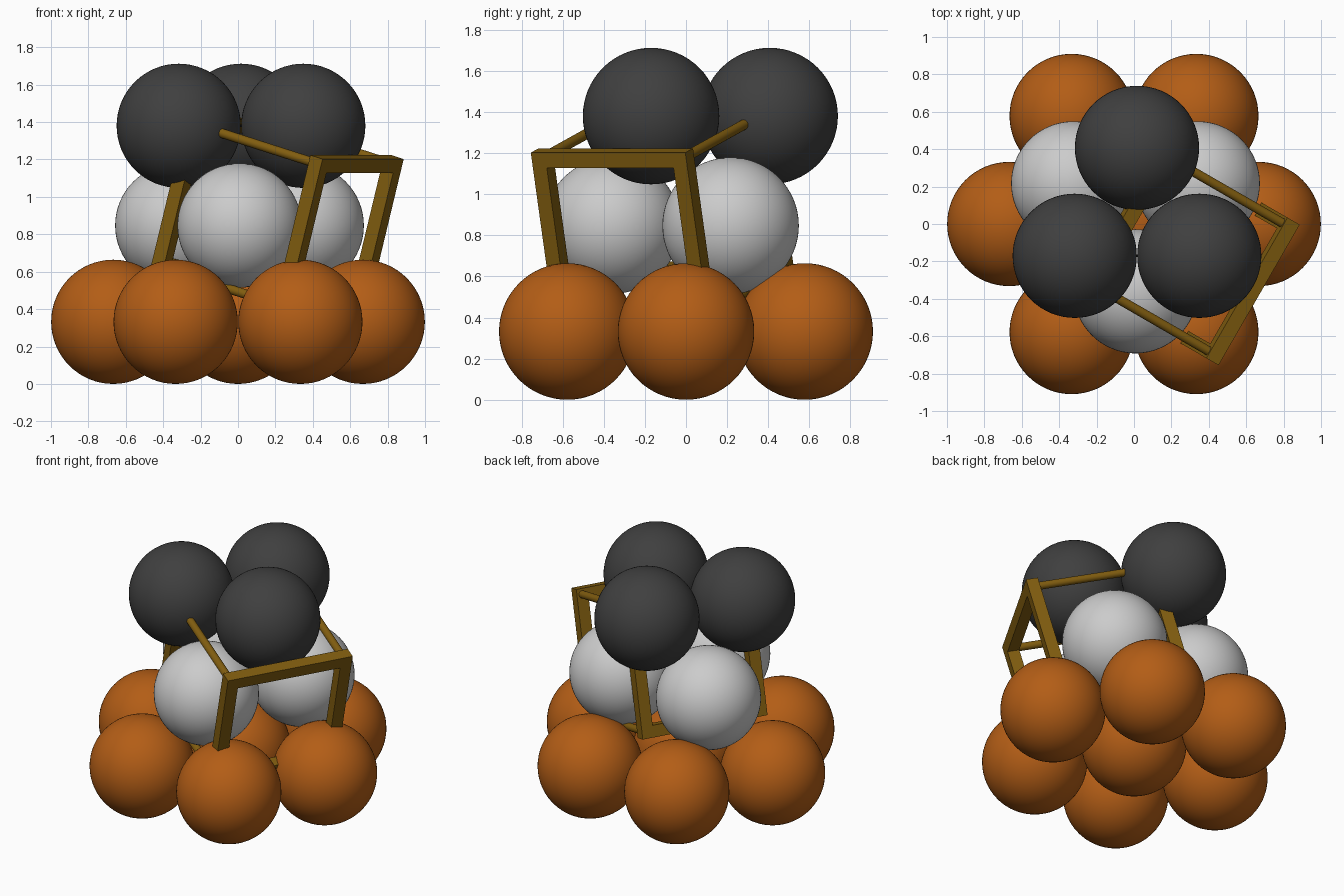
import bpy
from math import cos, sin, radians
from mathutils import Vector, Matrix

if "Cube" in bpy.data.objects:
    bpy.data.objects.remove(bpy.data.objects["Cube"])

R = 0.332


def material(name, rgb):
    m = bpy.data.materials.new(name)
    m.diffuse_color = (*rgb, 1)
    m.use_nodes = True
    m.node_tree.nodes["Principled BSDF"].inputs["Base Color"].default_value = m.diffuse_color
    return m


orange = material("orange", (0.45, 0.11, 0.008))
dark = material("dark", (0.05, 0.05, 0.05))
gold = material("gold", (0.22, 0.11, 0.005))


def finish(name, mat, smooth=True):
    ob = bpy.context.object
    ob.name = name
    if mat:
        ob.data.materials.append(mat)
    if smooth:
        bpy.ops.object.shade_smooth_by_angle()
    return ob


def ball(name, loc, mat=None):
    bpy.ops.mesh.primitive_uv_sphere_add(segments=64, ring_count=32, radius=R, location=loc)
    finish(name, mat)


# Bottom layer: one ball ringed by six
ball("bottom_ball_centre", (0, 0, R), orange)
for i in range(6):
    a = radians(60 * i)
    ball(f"bottom_ball_{i}", (0.667 * cos(a), 0.667 * sin(a), R), orange)

# Middle and top layers: triangles pointing forward and backward
for i, (x, y) in enumerate([(0.008, -0.36), (-0.325, 0.217), (0.341, 0.217)]):
    ball(f"middle_ball_{i}", (x, y, 0.847))
for i, (x, y) in enumerate([(0.016, 0.407), (-0.317, -0.17), (0.349, -0.17)]):
    ball(f"top_ball_{i}", (x, y, 1.38), dark)

# Tilted cube frame: t across, v inward and rising, w downward
tilt, side, thick = radians(15.5), 0.79, 0.078
n = Vector((cos(radians(30)), -0.5, 0))
up = Vector((0, 0, 1))
t = Vector((0.5, cos(radians(30)), 0))
v = -n * cos(tilt) + up * sin(tilt)
w = -n * sin(tilt) - up * cos(tilt)
start = n * 0.721 + up * 1.175 + t * 0.006 - t * side / 2
axes = Matrix((t, v, w)).transposed()
if axes.determinant() < 0:
    axes = Matrix((-t, v, w)).transposed()
rot = axes.to_euler()


def beam(name, centre, size):
    bpy.ops.mesh.primitive_cube_add(size=1, location=centre, rotation=rot)
    bpy.context.object.scale = size
    finish(name, gold, smooth=False)


for i, label in enumerate(("front", "back")):
    c = start + v * side * i
    for j, level in enumerate(("top", "bottom")):
        beam(f"{label}_{level}_bar", c + w * side * j + t * side / 2,
             (side + thick, thick, thick))
    for j, hand in enumerate(("left", "right")):
        beam(f"{label}_{hand}_post", c + t * side * j + w * side / 2,
             (thick, thick, side + thick))

# Round rods joining the two square frames
for i, hand in enumerate(("left", "right")):
    for j, level in enumerate(("top", "bottom")):
        bpy.ops.mesh.primitive_cylinder_add(
            vertices=32, radius=0.025, depth=side,
            location=start + t * side * i + w * side * j + v * side / 2,
            rotation=v.to_track_quat('Z', 'Y').to_euler())
        finish(f"{hand}_{level}_rod", gold)
